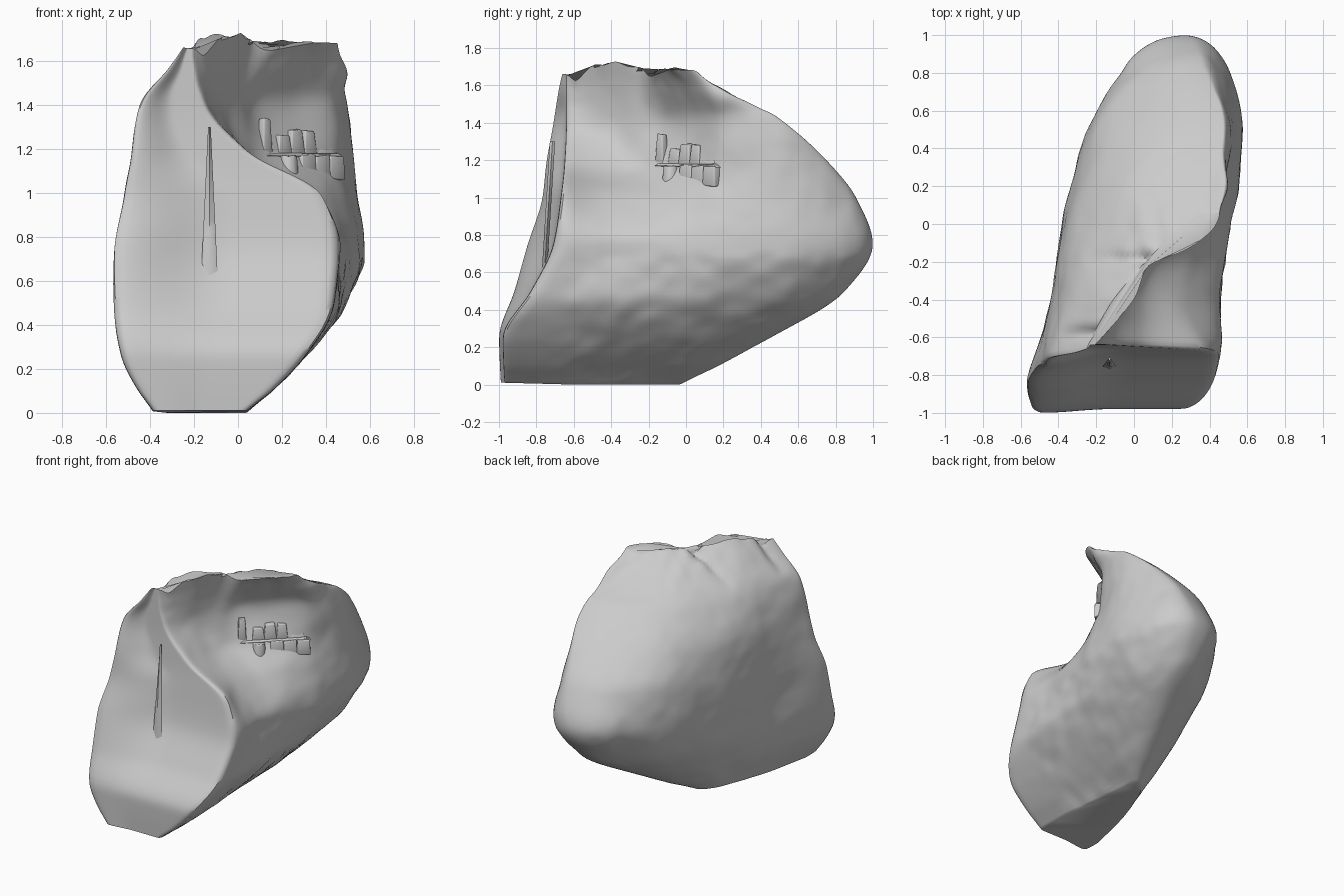
import bpy, bmesh, math, random
from mathutils import Vector, noise

if "Cube" in bpy.data.objects:
    bpy.data.objects.remove(bpy.data.objects["Cube"])

random.seed(4)

# Control levels (z) and columns (y) for the two side surfaces of the cliff
ZS = [0, .25, .5, .75, 1.0, 1.18, 1.4, 1.6, 1.7]
RY = [-.7, -.4, -.22, -.14, 0, .2, .5, .85]
RIGHT = [[.03, 0, -.02, -.02, 0, .02, .04, .04],
         [.30, .30, .30, .30, .30, .29, .28, .28],
         [.44, .46, .47, .47, .48, .49, .49, .45],
         [.46, .46, .48, .49, .51, .55, .575, .55],
         [.41, .27, .29, .33, .41, .50, .545, .50],
         [.07, .03, .08, .14, .28, .47, .53, .46],
         [-.16, -.08, .03, .06, .21, .455, .51, .44],
         [-.24, -.04, .05, .17, .35, .51, .50, .44],
         [-.26, 0, .08, .29, .45, .50, .47, .44]]
LY = [-.85, -.4, 0, .4, .8]
LEFT = [[-.38, -.26, -.12, -.02, .02],
        [-.53, -.40, -.27, -.10, .05],
        [-.57, -.43, -.36, -.24, -.06],
        [-.58, -.44, -.38, -.28, -.12],
        [-.55, -.44, -.37, -.26, -.10],
        [-.51, -.43, -.34, -.20, .02],
        [-.49, -.37, -.22, 0, .26],
        [-.36, -.21, .04, .31, .40],
        [-.34, -.10, .26, .42, .42]]
FRONT_L = [-.99, -1.0, -.92, -.85, -.77, -.75, -.71, -.68, -.66]
FRONT_R = [-.97, -.98, -.83, -.71, -.67, -.65, -.64, -.64, -.64]
BACK = [-.05, .45, .85, 1.0, .91, .77, .53, .22, .04]


def curve(xs, ys, x):
    """Monotone cubic interpolation."""
    x = min(max(x, xs[0]), xs[-1])
    d = [(ys[i + 1] - ys[i]) / (xs[i + 1] - xs[i]) for i in range(len(xs) - 1)]

    def slope(i):
        if i == 0 or i == len(d):
            return d[min(i, len(d) - 1)]
        a, b = d[i - 1], d[i]
        return 2 * a * b / (a + b) if a * b > 0 else 0
    i = 0
    while i < len(d) - 1 and x > xs[i + 1]:
        i += 1
    h = xs[i + 1] - xs[i]
    t = (x - xs[i]) / h
    return (ys[i] * (1 + 2 * t) * (1 - t) ** 2 + ys[i + 1] * t * t * (3 - 2 * t)
            + h * t * (1 - t) * ((1 - t) * slope(i) - t * slope(i + 1)))


def section(z, nf=28, ns=64):
    """Closed outline of the cliff at height z."""
    right = [curve(ZS, c, z) for c in zip(*RIGHT)]
    left = [curve(ZS, c, z) for c in zip(*LEFT)]
    fl, fr, yb = (curve(ZS, p, z) for p in (FRONT_L, FRONT_R, BACK))
    ys = yb - .3 * (yb - fl)
    tip = .58 + .32 * min(max((z - .75) / .55, 0), 1)

    def sides(y):
        r = curve(RY, right, y)
        l = min(curve(LY, left, y), r - .02)
        w = math.sqrt(max(0, 1 - (max(y - ys, 0) / (yb - ys)) ** 3))
        m = l + (r - l) * tip
        return m + (l - m) * w, m + (r - m) * w
    a, b = sides(fl)[0], sides(fr)[1]
    pts = []
    for i in range(nf):    # dished front: the left flank falls back to a flat middle
        t = i / nf
        g = min(max((t - .04) / .46, 0), 1)
        y = fl + (fr - fl) * g * g * (3 - 2 * g)
        pts.append((a + (b - a) * t, y, z))
    for i in range(ns):
        y = fr + (yb - fr) * math.sin(i / ns * math.pi / 2)
        pts.append((sides(y)[1], y, z))
    for i in range(ns):
        y = fl + (yb - fl) * math.cos(i / ns * math.pi / 2)
        pts.append((sides(y)[0], y, z))
    return pts


def finish(name, bm):
    bmesh.ops.recalc_face_normals(bm, faces=bm.faces)
    me = bpy.data.meshes.new(name)
    bm.to_mesh(me)
    bm.free()
    ob = bpy.data.objects.new(name, me)
    bpy.context.collection.objects.link(ob)
    bpy.context.view_layer.objects.active = ob
    for o in bpy.context.selected_objects:
        o.select_set(False)
    ob.select_set(True)
    bpy.ops.object.shade_smooth_by_angle(angle=math.radians(50))
    return ob


# Cliff body: stacked sections, capped, with rock noise and a notched rim
bm = bmesh.new()
N = 84
rings = [[bm.verts.new(p) for p in section(1.7 * k / N)] for k in range(N + 1)]
for r0, r1 in zip(rings, rings[1:]):
    for i in range(len(r0)):
        j = (i + 1) % len(r0)
        bm.faces.new((r0[i], r0[j], r1[j], r1[i]))
bm.faces.new(rings[0])
bm.faces.new(rings[-1])
for _ in range(4):
    bmesh.ops.smooth_vert(bm, verts=bm.verts, factor=.5,
                          use_axis_x=True, use_axis_y=True, use_axis_z=True)
for v in bm.verts:
    x, y, z = v.co
    face = min(max((y + .75) / .15, .15), 1)
    low = 1 if z < .7 and x > 0 else .4
    v.co.x += face * (.012 * noise.noise(v.co * 4) + .010 * low * noise.noise(v.co * 10))
    rim = min(max((z - 1.45) / .25, 0), 1)
    bump = (.03 * math.exp(-((y + .4) / .13) ** 2) - .05 * math.exp(-((y + .19) / .03) ** 2)
            - .05 * math.exp(-((y + .58) / .035) ** 2) - .03 * min(max((-.5 - y) / .1, 0), 1)
            - .2 * max(y + .05, 0))
    v.co.z = z - .018 * max(0, 1 - z / .2) + rim * (bump + .015 * noise.noise(Vector((x, y, 0)) * 12))
    if z < .1:    # underside swells unevenly
        v.co.z = max(0, v.co.z + (.1 - z) * .3 * abs(y + .35))
finish("cliff", bm)


# Narrow waterfall hanging down the dished front
bm = bmesh.new()
rows = []
for k in range(13):
    t = k / 12
    z = .57 + .73 * t
    w = .034 * (1 - t) + .006
    y = -.765 + .045 * t
    rows.append([bm.verts.new((-.13 + dx * w, y + dy, z))
                 for dx, dy in ((-1, .006), (0, -.008), (1, .006), (0, .02))])
for a, b in zip(rows, rows[1:]):
    for i in range(4):
        j = (i + 1) % 4
        bm.faces.new((a[i], a[j], b[j], b[i]))
bm.faces.new(rows[0])
bm.faces.new(rows[-1])
finish("waterfall", bm)


# Alcove ruins: a ledge along the diagonal back wall with walls above and below
START, END = Vector((.10, -.15, 0)), Vector((.46, .20, 0))
ANGLE = math.atan2(END.y - START.y, END.x - START.x)


def block(name, t, z0, z1, width, depth, out=0, sides=4, taper=.9):
    bm = bmesh.new()
    bmesh.ops.create_cone(bm, segments=sides, cap_ends=True, radius1=.5, radius2=.5 * taper, depth=1)
    if sides == 4:
        for v in bm.verts:
            x, y = v.co.xy
            v.co.xy = ((x - y), (x + y))
    p = START.lerp(END, t)
    for v in bm.verts:
        x, y, z = v.co.x * width, v.co.y * depth - out, v.co.z
        v.co = (p.x + x * math.cos(ANGLE) - y * math.sin(ANGLE),
                p.y + x * math.sin(ANGLE) + y * math.cos(ANGLE),
                z0 + (z + .5) * (z1 - z0) + .006 * random.uniform(-1, 1))
    bmesh.ops.bevel(bm, geom=bm.edges[:], offset=.006, segments=2, affect='EDGES', profile=.5)
    finish(name, bm)


block("ledge", .5, 1.165, 1.18, .48, .06, .012)
for i, (t, top, w) in enumerate([(.06, 1.34, .06), (.28, 1.26, .09), (.44, 1.29, .09),
                                 (.60, 1.28, .08), (.8, 1.21, .12)]):
    block(f"upper_wall_{i}", t, 1.17, top, w, .05, .0, taper=.7)
block("round_tower", .28, 1.04, 1.17, .10, .10, .04, sides=16, taper=.8)
for i, (t, low) in enumerate([(.52, 1.06), (.70, 1.04), (.88, 1.06)]):
    block(f"lower_wall_{i}", t, low, 1.17, .095, .06, .025)
